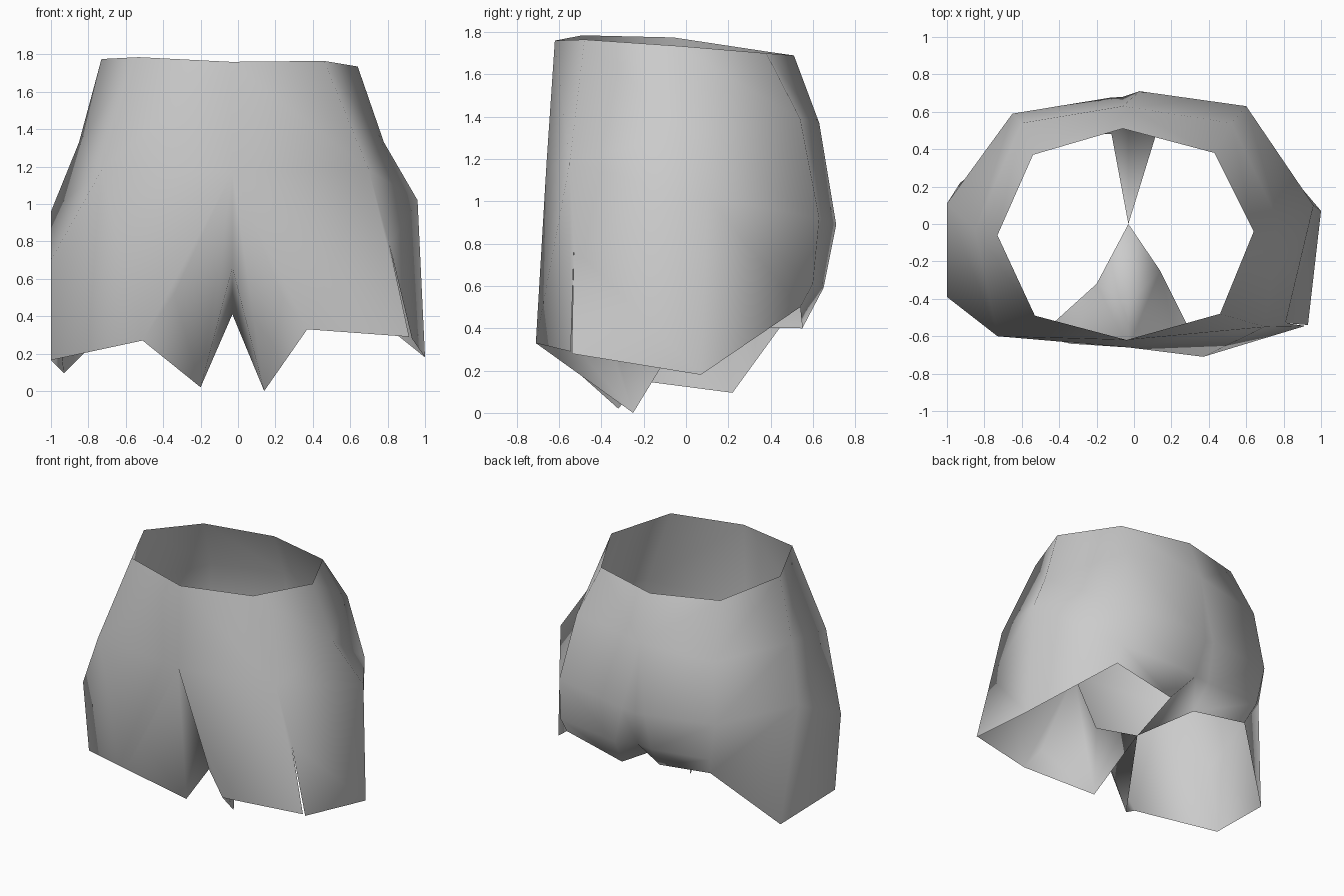
import bpy
import bmesh
from mathutils import Vector

cube = bpy.data.objects.get("Cube")
if cube:
    bpy.data.objects.remove(cube, do_unlink=True)


def make_material(name, colour):
    material = bpy.data.materials.new(name)
    material.use_nodes = True
    material.diffuse_color = colour
    shader = next(n for n in material.node_tree.nodes if n.type == "BSDF_PRINCIPLED")
    shader.inputs["Base Color"].default_value = colour
    return material


mesh_builder = bmesh.new()


def patch(*corners):
    """Add one face; shared corners are welded afterwards."""
    mesh_builder.faces.new([mesh_builder.verts.new(c) for c in corners])


def strip(first, second, rows):
    """Join two neighbouring columns with quads, from the waist downwards."""
    for row in range(rows):
        patch(first[row], second[row], second[row + 1], first[row + 1])


# Columns of the garment, each running from the waist down
front = [(-.04, -.62, 1.76), (-.03, -.66, 1.17), (-.03, -.43, .66)]
back = [(-.06, .51, 1.69), (-.06, .63, 1.37), (-.06, .68, .86), (-.03, .61, .6)]
crotch = (-.03, 0, .41)

left_leg = dict(
    front_corner=[(.46, -.48, 1.765), (.7, -.55, 1.18), (.81, -.53, .78), (.93, -.54, .28)],
    side=[(.64, -.04, 1.735), (.78, 0, 1.33), (.96, .1, 1.02), (1, .07, .18)],
    back_corner=[(.43, .38, 1.7), (.52, .54, 1.39), (.6, .63, .92), (.61, .6, .61), (.6, .54, .5)],
    slit_edge=(.915, -.545, .29),
    thigh=(.24, -.685, .5),
    hem_front=(.37, -.71, .33),
    hem_inner=(.14, -.25, 0),
    hem_back=(.14, .55, .4),
    cheek=(.03, .71, .89),
    cheek_fold=(.13, .65, .59),
)

right_leg = dict(
    front_corner=[(-.53, -.49, 1.785), (-.73, -.6, 1.18), (-1, -.39, .7), (-1, -.32, .165)],
    side=[(-.73, -.06, 1.775), (-.85, -.03, 1.33), (-1, .11, .96), (-.93, .22, .095)],
    back_corner=[(-.54, .37, 1.71), (-.6, .54, 1.33), (-.65, .59, .9), (-.6, .57, .62), (-.55, .5, .48)],
    slit_edge=(-1, -.32, .165),
    thigh=(-.34, -.64, .52),
    hem_front=(-.51, -.6, .27),
    hem_inner=(-.2, -.32, .02),
    hem_back=(-.12, .48, .42),
    cheek=(-.13, .675, .87),
    cheek_fold=(-.14, .61, .59),
)


def build_leg(front_corner, side, back_corner, slit_edge, thigh, hem_front,
              hem_inner, hem_back, cheek, cheek_fold):
    # Hip, from the front seam round to the back seam
    strip(front, front_corner, 1)
    strip(front_corner, side, 3)
    strip(side, back_corner, 2)
    strip(back_corner, back, 1)
    # Front and inner thigh
    patch(front[1], front_corner[1], hem_front, thigh)
    patch(front_corner[1], front_corner[2], slit_edge, hem_front)
    patch(front[1], thigh, hem_inner, front[2])
    patch(thigh, hem_front, hem_inner)
    patch(front[2], hem_inner, crotch)
    # Outer thigh
    patch(side[2], back_corner[2], back_corner[3])
    patch(side[2], back_corner[3], back_corner[4], side[3])
    # Seat and its fold
    patch(back_corner[1], back[1], cheek, back_corner[2])
    patch(back[1], back[2], cheek)
    patch(back_corner[2], cheek, cheek_fold, back_corner[3])
    patch(cheek, back[2], back[3], cheek_fold)
    patch(back_corner[3], cheek_fold, hem_back, back_corner[4])
    patch(cheek_fold, back[3], hem_back)
    patch(back[3], crotch, hem_back)


build_leg(**left_leg)
build_leg(**right_leg)

# Weld the panels and turn all faces outward
bmesh.ops.remove_doubles(mesh_builder, verts=mesh_builder.verts, dist=.001)
bmesh.ops.recalc_face_normals(mesh_builder, faces=mesh_builder.faces)
middle = Vector((0, 0, 1))
outward = sum(f.normal.dot(f.calc_center_median() - middle) for f in mesh_builder.faces)
if outward < 0:
    bmesh.ops.reverse_faces(mesh_builder, faces=mesh_builder.faces)
for face in mesh_builder.faces:
    face.smooth = True

mesh = bpy.data.meshes.new("shorts")
mesh_builder.to_mesh(mesh)
mesh_builder.free()
mesh.materials.append(make_material("grey cloth", (.6, .6, .6, 1)))
shorts = bpy.data.objects.new("shorts", mesh)
bpy.context.collection.objects.link(shorts)
